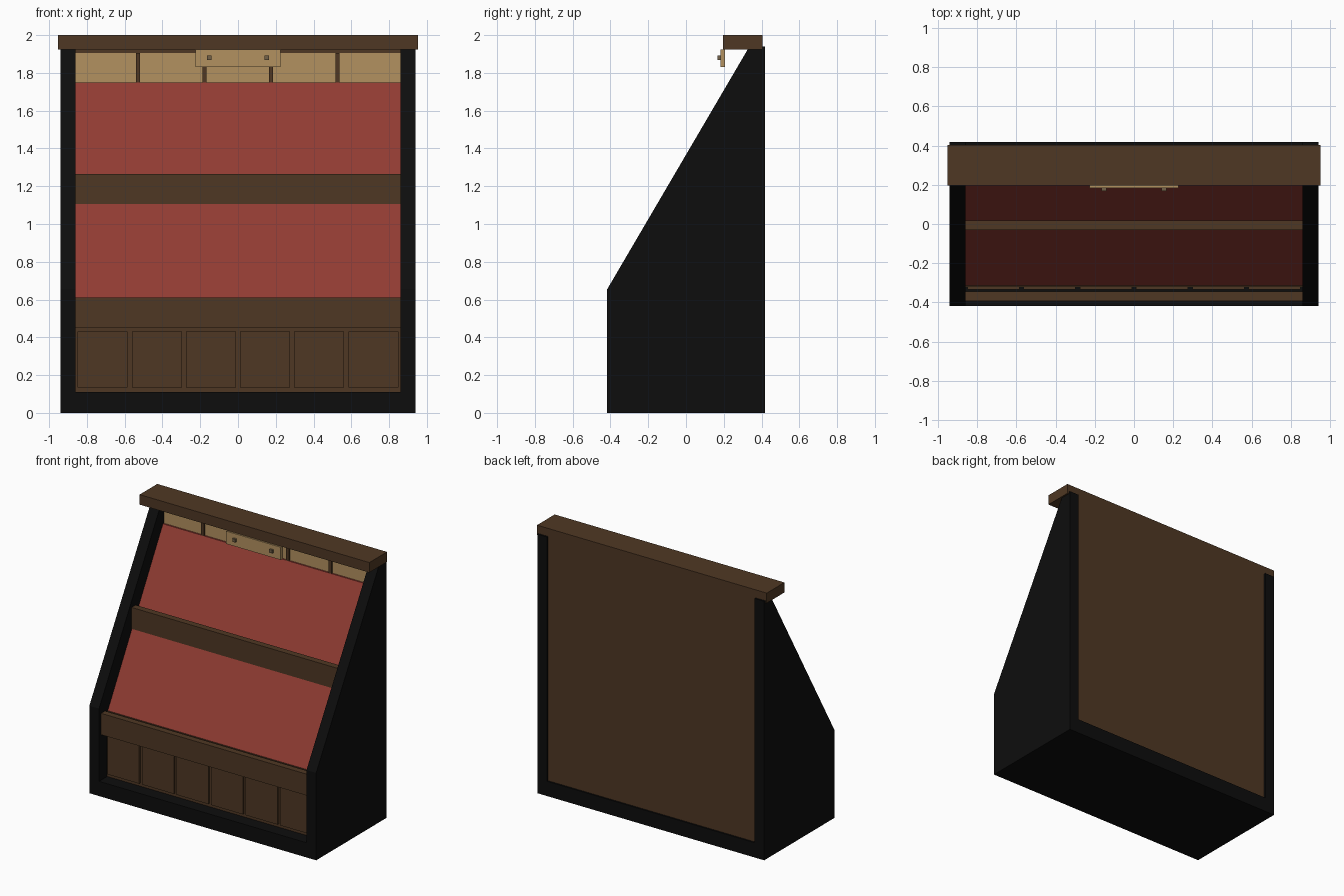
import bpy
import bmesh

cube = bpy.data.objects.get("Cube")
if cube:
    bpy.data.objects.remove(cube, do_unlink=True)


def material(name, rgb):
    mat = bpy.data.materials.new(name)
    mat.use_nodes = True
    mat.diffuse_color = (*rgb, 1)
    shader = mat.node_tree.nodes["Principled BSDF"]
    shader.inputs["Base Color"].default_value = (*rgb, 1)
    shader.inputs["Specular IOR Level"].default_value = 0
    return mat


BLACK = material("black paint", (0.004, 0.004, 0.004))
WOOD = material("dark wood", (0.078, 0.039, 0.017))
PALE = material("pale wood", (0.45, 0.285, 0.118))
RED = material("red lining", (0.28, 0.044, 0.032))
BRONZE = material("dull bronze", (0.17, 0.12, 0.065))


def extrude(name, profile, x0, x1, mat):
    """Extrude a (y, z) profile along x."""
    bm = bmesh.new()
    face = bm.faces.new([bm.verts.new((x0, y, z)) for y, z in profile])
    moved = bmesh.ops.extrude_face_region(bm, geom=[face])["geom"]
    verts = [v for v in moved if isinstance(v, bmesh.types.BMVert)]
    bmesh.ops.translate(bm, verts=verts, vec=(x1 - x0, 0, 0))
    bmesh.ops.recalc_face_normals(bm, faces=bm.faces)
    mesh = bpy.data.meshes.new(name)
    bm.to_mesh(mesh)
    bm.free()
    mesh.materials.append(mat)
    obj = bpy.data.objects.new(name, mesh)
    bpy.context.collection.objects.link(obj)
    return obj


def box(name, x, y, z, mat):
    """Box from (min, max) pairs."""
    return extrude(name, [(y[0], z[0]), (y[1], z[0]), (y[1], z[1]), (y[0], z[1])], *x, mat)


INNER, OUTER = 0.86, 0.94
FRONT, BACK = -0.417, 0.417
SPAN = (-INNER, INNER)

# Sloping side panels
side = [(FRONT, 0), (BACK, 0), (BACK, 1.94), (0.336, 1.94), (FRONT, 0.655)]
extrude("left_side_panel", side, INNER, OUTER, BLACK)
extrude("right_side_panel", side, -OUTER, -INNER, BLACK)

# Plinth, back and top beam
box("plinth", SPAN, (FRONT, BACK), (0, 0.11), BLACK)
box("back_panel", SPAN, (0.385, 0.404), (0.11, 1.925), WOOD)
box("top_beam", (-0.952, 0.952), (0.195, 0.404), (1.925, 2.0), WOOD)

# Sloping red display lining
extrude("red_lining", [(-0.313, 0.6), (0.34, 1.75), (0.37, 1.75), (-0.283, 0.6)], *SPAN, RED)

# Shelf retaining boards
box("lower_board", SPAN, (-0.392, -0.345), (0.45, 0.61), WOOD)
box("middle_board", SPAN, (-0.03, 0.018), (1.105, 1.265), WOOD)

# Row of raised cupboard doors
box("cupboard_backing", SPAN, (-0.32, -0.29), (0.11, 0.6), WOOD)
pitch = 2 * INNER / 6
for i in range(6):
    left = -INNER + i * pitch
    box(f"cupboard_door_{i + 1}", (left + 0.011, left + pitch - 0.011), (-0.335, -0.32),
        (0.135, 0.43), WOOD)

# Pale header with dividers
box("header_panel", SPAN, (0.352, 0.385), (1.74, 1.905), PALE)
box("header_trim", SPAN, (0.345, 0.385), (1.905, 1.925), WOOD)
for i in range(4):
    x = -0.53 + i * 0.352
    box(f"header_divider_{i + 1}", (x - 0.011, x + 0.011), (0.337, 0.352), (1.75, 1.905), WOOD)

# Hanging plaque with two studs
box("hanging_plaque", (-0.226, 0.226), (0.183, 0.207), (1.83, 1.925), PALE)
for label, x in (("right", -0.153), ("left", 0.153)):
    box(f"{label}_plaque_stud", (x - 0.012, x + 0.012), (0.168, 0.184), (1.868, 1.892), BRONZE)
